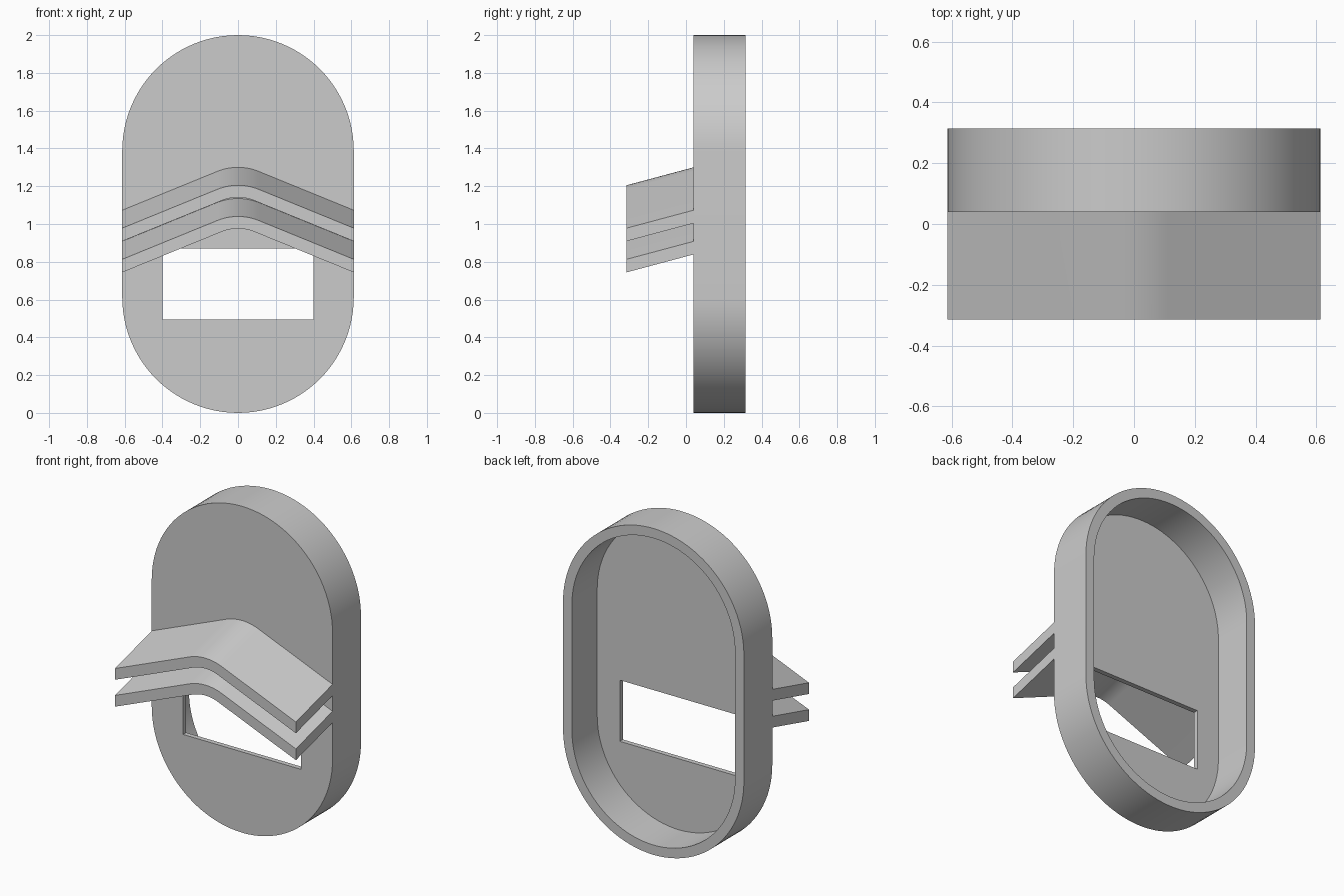
import bpy, bmesh
from math import sin, cos, pi, radians, tan

cube = bpy.data.objects.get("Cube")
if cube:
    bpy.data.objects.remove(cube, do_unlink=True)

grey = bpy.data.materials.new("plain grey")
grey.use_nodes = True
colour = (0.6, 0.6, 0.6, 1)
grey.diffuse_color = colour
grey.node_tree.nodes["Principled BSDF"].inputs["Base Color"].default_value = colour

HALF_W = 0.613
FRONT, BACK = 0.04, 0.315
WALL, FLOOR = 0.06, 0.03
FIN_FRONT = -0.315


def prism(name, outline, y0, y1, rise=0.0):
    """Extrude an x-z outline from y0 to y1, lifting the far end by rise."""
    bm = bmesh.new()
    near = [bm.verts.new((x, y0, z)) for x, z in outline]
    far = [bm.verts.new((x, y1, z + rise)) for x, z in outline]
    bm.faces.new(near)
    bm.faces.new(far[::-1])
    n = len(outline)
    for i in range(n):
        j = (i + 1) % n
        bm.faces.new((near[i], far[i], far[j], near[j]))
    bmesh.ops.recalc_face_normals(bm, faces=bm.faces)
    mesh = bpy.data.meshes.new(name)
    bm.to_mesh(mesh)
    bm.free()
    mesh.materials.append(grey)
    obj = bpy.data.objects.new(name, mesh)
    bpy.context.collection.objects.link(obj)
    return obj


def stadium(radius, steps=48):
    """Upright rounded-end outline sharing the shell's arc centres."""
    pts = []
    for start, cz in ((0, 2 - HALF_W), (pi, HALF_W)):
        for i in range(steps + 1):
            a = start + pi * i / steps
            pts.append((radius * cos(a), cz + radius * sin(a)))
    return pts


def smooth(obj):
    bpy.ops.object.select_all(action='DESELECT')
    obj.select_set(True)
    bpy.context.view_layer.objects.active = obj
    bpy.ops.object.shade_smooth_by_angle(angle=radians(30))


# Hollow shell, open at the back, with a rectangular window in its front
shell = prism("shell", stadium(HALF_W), FRONT, BACK)
cavity = prism("cavity_cutter", stadium(HALF_W - WALL), FRONT + FLOOR, BACK + 0.1)
window = prism("window_cutter", [(-0.4, 0.495), (0.4, 0.495), (0.4, 0.87), (-0.4, 0.87)],
               FRONT - 0.1, FRONT + 0.1)
for cutter in (cavity, window):
    cutter.hide_render = True
    mod = shell.modifiers.new(cutter.name, 'BOOLEAN')
    mod.operation = 'DIFFERENCE'
    mod.solver = 'EXACT'
    mod.object = cutter
    bpy.ops.object.select_all(action='DESELECT')
    bpy.context.view_layer.objects.active = shell
    shell.select_set(True)
    bpy.ops.object.modifier_apply(modifier=mod.name)
    bpy.data.objects.remove(cutter, do_unlink=True)
smooth(shell)


# Two parallel bent fins that slope down towards the front
SLOPE = radians(22.2)
BEND, THICK = 0.29, 0.064


def bent_line(peak, radius, steps=16):
    """Rounded chevron running from -x to +x with its crown at peak."""
    pts = []
    for i in range(steps + 1):
        a = SLOPE * (2 * i / steps - 1)
        pts.append((radius * sin(a), peak - radius * (1 - cos(a))))
    x, z = pts[-1]
    end = z - (HALF_W - x) * tan(SLOPE)
    return [(-HALF_W, end)] + pts + [(HALF_W, end)]


for name, peak in (("upper_fin", 1.205), ("lower_fin", 1.04)):
    outline = bent_line(peak, BEND) + bent_line(peak - THICK, BEND - THICK)[::-1]
    smooth(prism(name, outline, FIN_FRONT, FRONT, rise=0.095))
